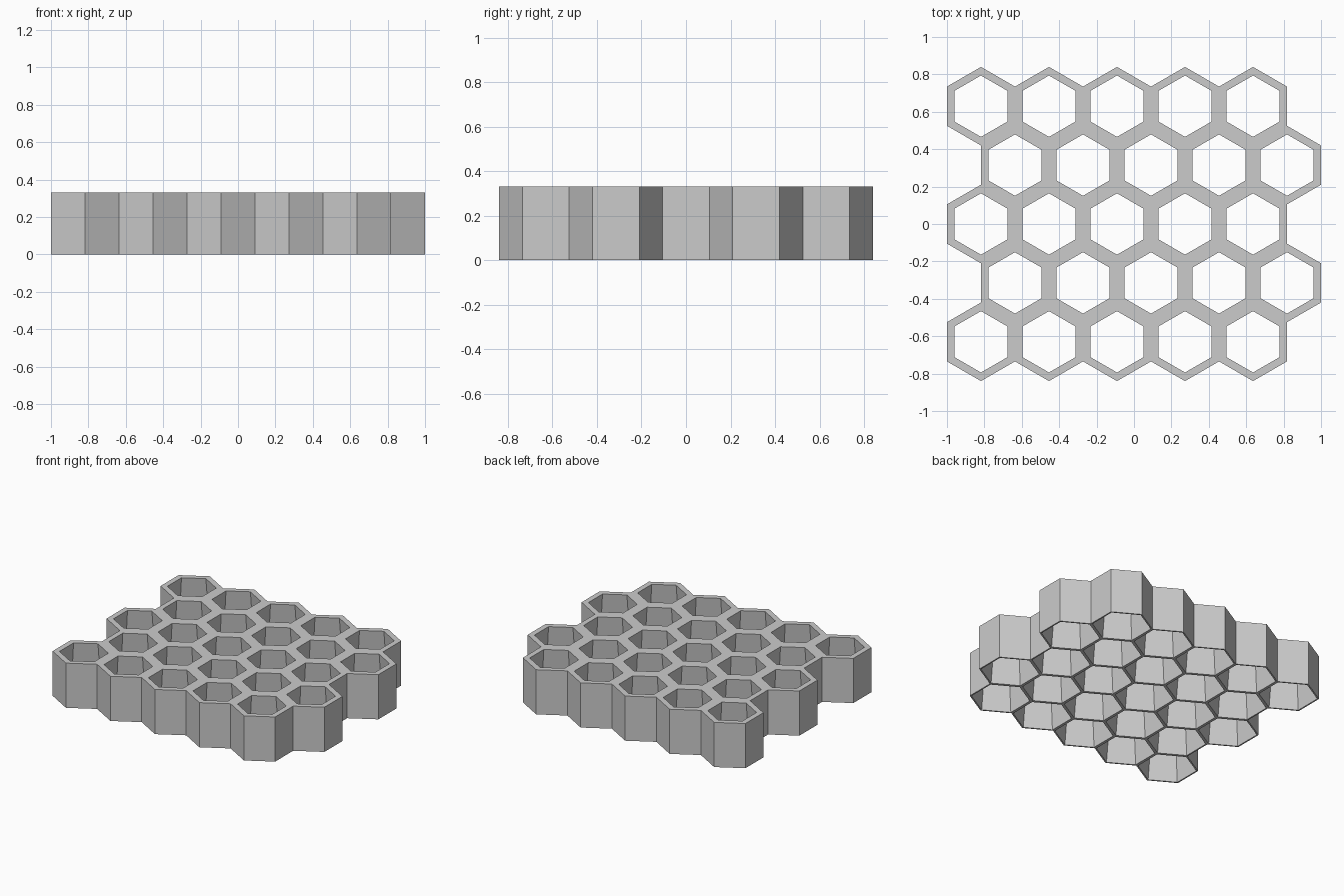
import bpy, bmesh, math
from mathutils import Vector

cube = bpy.data.objects.get("Cube")
if cube:
    bpy.data.objects.remove(cube, do_unlink=True)

PITCH = 2 / 5.5                   # width of a cell across its flats
R = PITCH / math.sqrt(3)          # corner radius of a cell
TOP_HOLE, BOTTOM_HOLE = 0.164, 0.198
HEIGHT = 0.33
ROWS, COLS = 5, 5

grey = bpy.data.materials.new("light_grey")
grey.use_nodes = True
colour = (0.6, 0.6, 0.6, 1)
grey.diffuse_color = colour
grey.node_tree.nodes["Principled BSDF"].inputs["Base Color"].default_value = colour


def hexagon(bm, centre, radius, z):
    """Six corners, pointed towards +y and -y."""
    angles = [math.radians(30 + 60 * i) for i in range(6)]
    return [bm.verts.new((centre.x + radius * math.cos(a),
                          centre.y + radius * math.sin(a), z)) for a in angles]


# Cell centres, every other row shifted by half a cell
centres = []
for row in range(ROWS):
    shift = PITCH / 4 * (1 if row % 2 else -1)
    for col in range(COLS):
        centres.append(Vector(((col - (COLS - 1) / 2) * PITCH + shift,
                               (row - (ROWS - 1) / 2) * R * 1.5)))

bm = bmesh.new()
for c in centres:
    outer_top = hexagon(bm, c, R, HEIGHT)
    inner_top = hexagon(bm, c, TOP_HOLE, HEIGHT)
    outer_low = hexagon(bm, c, R, 0)
    inner_low = hexagon(bm, c, BOTTOM_HOLE, 0)
    for i in range(6):
        j = (i + 1) % 6
        # Top rim, tapered hole wall and bottom rim
        bm.faces.new((inner_top[i], outer_top[i], outer_top[j], inner_top[j]))
        bm.faces.new((inner_low[i], inner_top[i], inner_top[j], inner_low[j]))
        bm.faces.new((outer_low[i], inner_low[i], inner_low[j], outer_low[j]))
        # Outer wall only where no neighbouring cell adjoins
        a = math.radians(60 * (i + 1))
        beyond = c + PITCH * Vector((math.cos(a), math.sin(a)))
        if all((beyond - other).length > PITCH / 4 for other in centres):
            bm.faces.new((outer_top[i], outer_low[i], outer_low[j], outer_top[j]))

# Weld the cells into one sheet and merge the coplanar rims
bmesh.ops.remove_doubles(bm, verts=bm.verts, dist=0.0005)
bmesh.ops.recalc_face_normals(bm, faces=bm.faces)
mesh = bpy.data.meshes.new("honeycomb_grid")
bm.to_mesh(mesh)
bm.free()
mesh.materials.append(grey)
grid = bpy.data.objects.new("honeycomb_grid", mesh)
bpy.context.collection.objects.link(grid)
